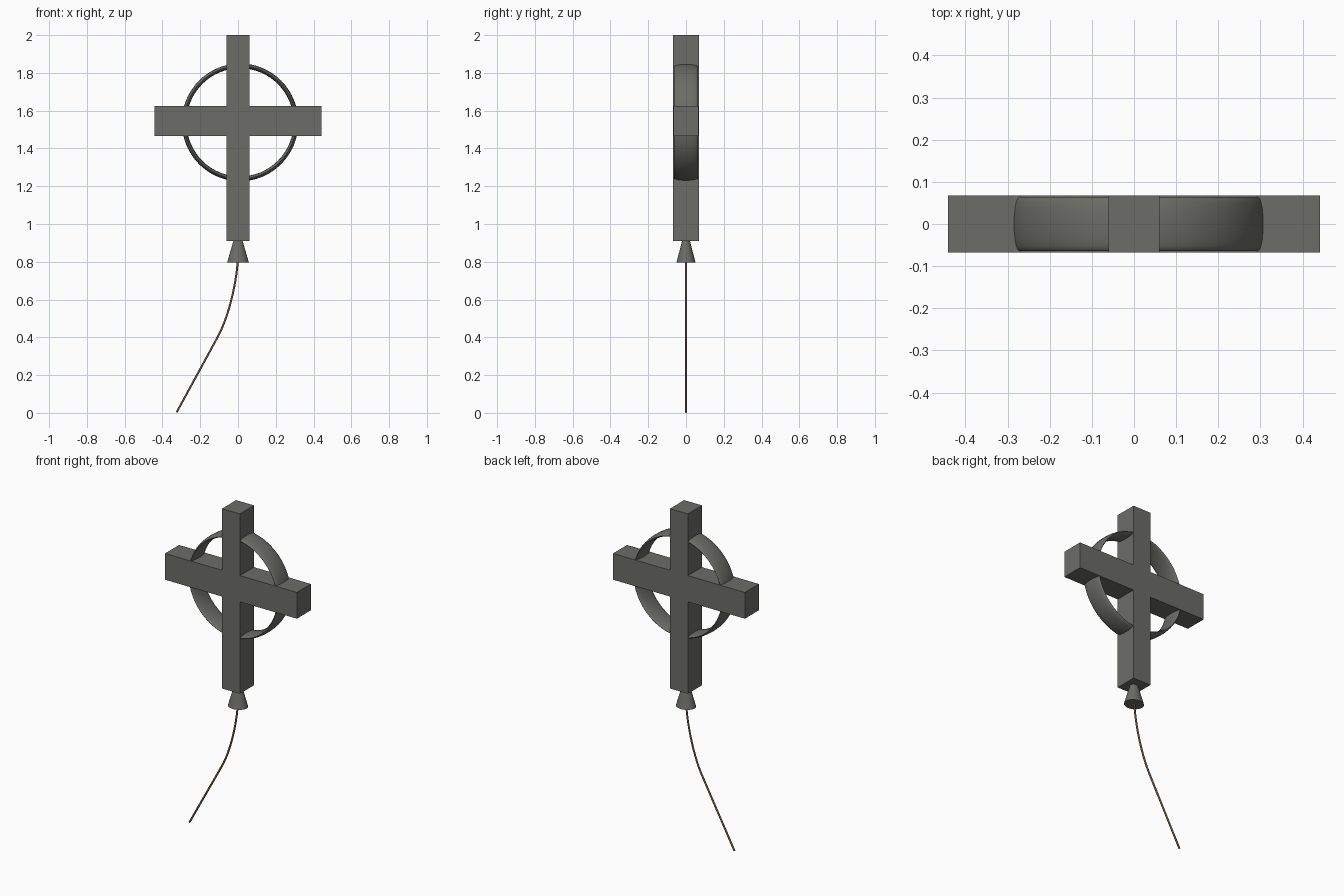
import bpy, math

if "Cube" in bpy.data.objects:
    bpy.data.objects.remove(bpy.data.objects["Cube"])

def material(name, rgb):
    m = bpy.data.materials.new(name)
    m.diffuse_color = (*rgb, 1)
    m.use_nodes = True
    m.node_tree.nodes["Principled BSDF"].inputs["Base Color"].default_value = m.diffuse_color
    return m

stone = material("dark_grey", (0.15, 0.15, 0.135))
brown = material("brown_cord", (0.19, 0.10, 0.045))

def finish(name, mat, smooth=False):
    o = bpy.context.object
    o.name = name
    o.data.materials.append(mat)
    bpy.ops.object.transform_apply(location=False, rotation=True, scale=True)
    if smooth:
        bpy.ops.object.shade_smooth_by_angle(angle=math.radians(40))
    return o

def box(name, size, z):
    bpy.ops.mesh.primitive_cube_add(size=1, location=(0, 0, z))
    bpy.context.object.scale = size
    return finish(name, stone)

# Upright post and cross bar
box("upright_post", (0.12, 0.135, 1.09), 1.455)
box("cross_bar", (0.884, 0.1345, 0.159), 1.5465)

# Wide ring with a lens-shaped section: a torus stretched along its axis
bpy.ops.mesh.primitive_torus_add(major_segments=64, minor_segments=20,
                                 major_radius=0.296, minor_radius=0.0125,
                                 location=(0.011, 0, 1.538),
                                 rotation=(math.pi / 2, 0, 0))
bpy.context.object.scale = (1, 1.01, 0.064 / 0.0125)
finish("ring", stone, True)

# Flared socket under the post
bpy.ops.mesh.primitive_cone_add(vertices=32, radius1=0.058, radius2=0.023,
                                depth=0.12, location=(0, 0, 0.855))
bpy.context.object.scale = (1, 0.87, 1)
finish("flared_socket", stone, True)

# Hanging cord: curved at the top, straight at the end
curve = bpy.data.curves.new("cord", "CURVE")
curve.dimensions = "3D"
curve.bevel_depth = 0.0055
curve.bevel_resolution = 3
curve.use_fill_caps = True
curve.resolution_u = 16
spline = curve.splines.new("BEZIER")
spline.bezier_points.add(2)
path = [((0, 0.83), (0, 0.87), (-0.005, 0.70)),
        ((-0.106, 0.405), (-0.045, 0.52), (-0.14, 0.342)),
        ((-0.325, 0.003), (-0.28, 0.086), (-0.34, -0.02))]
for p, (co, left, right) in zip(spline.bezier_points, path):
    p.handle_left_type = p.handle_right_type = "FREE"
    p.co = (co[0], 0, co[1])
    p.handle_left = (left[0], 0, left[1])
    p.handle_right = (right[0], 0, right[1])
cord = bpy.data.objects.new("cord", curve)
bpy.context.collection.objects.link(cord)
curve.materials.append(brown)
